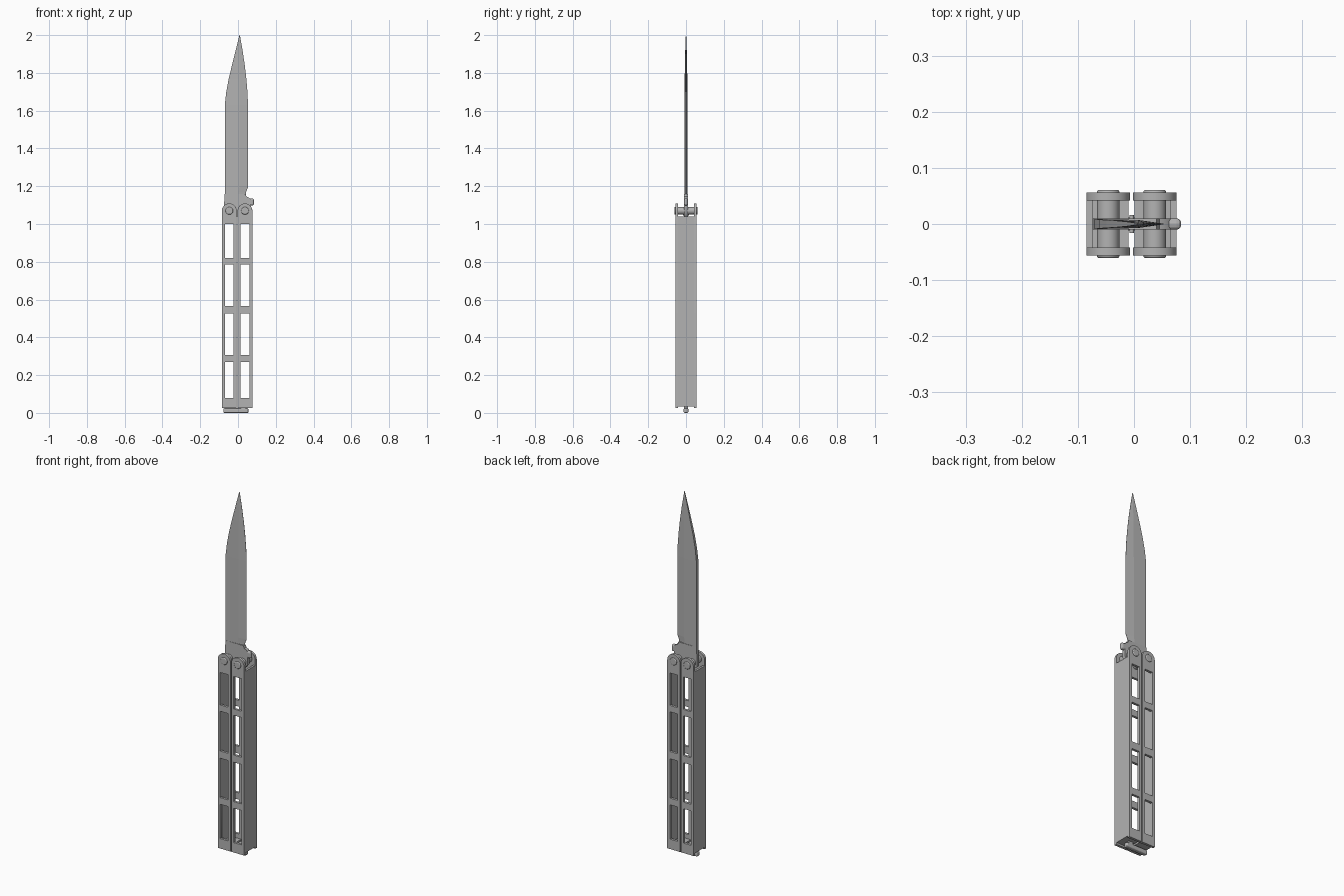
import bpy, bmesh, math
from mathutils import Matrix

old = bpy.data.objects.get("Cube")
if old:
    bpy.data.objects.remove(old, do_unlink=True)

steel = bpy.data.materials.new("grey_steel")
steel.use_nodes = True
GREY = (0.45, 0.45, 0.45, 1)
steel.diffuse_color = GREY
steel.node_tree.nodes["Principled BSDF"].inputs["Base Color"].default_value = GREY


def add(name, mesh, bevel=0.0, smooth=False):
    mesh.materials.clear()
    mesh.materials.append(steel)
    ob = bpy.data.objects.new(name, mesh)
    bpy.context.collection.objects.link(ob)
    if bevel:
        m = ob.modifiers.new("soft_edges", "BEVEL")
        m.width, m.segments, m.limit_method = bevel, 3, "ANGLE"
    if smooth:
        bpy.ops.object.select_all(action="DESELECT")
        ob.select_set(True)
        bpy.context.view_layer.objects.active = ob
        bpy.ops.object.shade_smooth_by_angle(angle=math.radians(35))
    return ob


def box(name, x, y, z, bevel=0.0):
    bm = bmesh.new()
    size = [b - a for a, b in (x, y, z)]
    mid = [(a + b) / 2 for a, b in (x, y, z)]
    bmesh.ops.create_cube(bm, size=1, matrix=Matrix.Translation(mid) @ Matrix.Diagonal((*size, 1)))
    me = bpy.data.meshes.new(name)
    bm.to_mesh(me)
    bm.free()
    return add(name, me, bevel)


def pin(name, x, y, z, r, bevel=0.0):
    """Cylinder lying along y."""
    bm = bmesh.new()
    mat = Matrix.Translation((x, sum(y) / 2, z)) @ Matrix.Rotation(math.pi / 2, 4, "X")
    bmesh.ops.create_cone(bm, cap_ends=True, segments=32, radius1=r, radius2=r,
                          depth=y[1] - y[0], matrix=mat)
    me = bpy.data.meshes.new(name)
    bm.to_mesh(me)
    bm.free()
    return add(name, me, bevel, True)


def plate(name, outlines, y, thick, bevel=0.0):
    """Flat plate in xz; the first outline is the rim, the rest are holes."""
    cu = bpy.data.curves.new(name, "CURVE")
    cu.dimensions, cu.fill_mode, cu.extrude = "2D", "BOTH", thick / 2
    for pts in outlines:
        s = cu.splines.new("POLY")
        s.points.add(len(pts) - 1)
        for p, (px, pz) in zip(s.points, pts):
            p.co = (px, pz, 0, 1)
        s.use_cyclic_u = True
    tmp = bpy.data.objects.new("tmp", cu)
    bpy.context.collection.objects.link(tmp)
    bpy.context.view_layer.update()
    me = bpy.data.meshes.new_from_object(tmp.evaluated_get(bpy.context.evaluated_depsgraph_get()))
    bpy.data.objects.remove(tmp)
    me.transform(Matrix.Translation((0, y, 0)) @ Matrix.Rotation(math.pi / 2, 4, "X"))
    bm = bmesh.new()
    bm.from_mesh(me)
    bmesh.ops.remove_doubles(bm, verts=bm.verts, dist=1e-5)
    bm.to_mesh(bm_me := me)
    bm.free()
    return add(name, bm_me, bevel, True)


# Two mirrored handles: pierced side plates, solid outer wall, floor, pivot
HALF, PIVOT = 0.039, 1.07
WINDOWS = [(0.08, 0.27), (0.307, 0.525), (0.565, 0.785), (0.82, 1.0)]
for side, cx, out in (("right", -0.046, -1), ("left", 0.037, 1)):
    ear = [(cx + HALF * math.cos(a), PIVOT + HALF * math.sin(a))
           for a in (math.pi * i / 20 for i in range(21))]
    rim = [(cx - HALF, 0.025), (cx + HALF, 0.025)] + ear
    holes = [[(cx - 0.024, a), (cx - 0.024, b), (cx + 0.023, b), (cx + 0.023, a)]
             for a, b in WINDOWS]
    for face, sy in (("front", -1), ("back", 1)):
        plate(f"{side}_handle_{face}_plate", [rim] + holes, sy * 0.049, 0.014, 0.002)
        pin(f"{side}_pivot_{face}_head", cx, sorted((sy * 0.05, sy * 0.061)), PIVOT, 0.02, 0.004)
    wall = sorted((cx + out * 0.0385, cx + out * 0.027))
    box(f"{side}_handle_wall", wall, (-0.055, 0.055), (0.035, 1.04))
    box(f"{side}_handle_floor", (cx - 0.036, cx + 0.036), (-0.045, 0.045), (0.035, 0.055))
    pin(f"{side}_pivot_spacer", cx, (-0.045, 0.045), PIVOT, 0.02)

# Latch bar across the handle ends
box("latch_bar", (-0.077, 0.055), (-0.012, 0.012), (0.0, 0.025), 0.006)
box("latch_stem", (0.015, 0.04), (-0.01, 0.01), (0.02, 0.05))

# Blade: thick spine, ridge line and thin cutting edge, lofted up to the tip
# each row: height, spine x, edge x, spine half thickness
ROWS = [(1.15, -0.07, 0.04, 0.009), (1.17, -0.07, 0.043, 0.009), (1.195, -0.07, 0.053, 0.009),
        (1.63, -0.07, 0.053, 0.009), (1.7, -0.062, 0.05, 0.008), (1.77, -0.049, 0.044, 0.007),
        (1.84, -0.032, 0.036, 0.006), (1.92, -0.012, 0.024, 0.004), (2.0, 0.008, 0.010, 0.001)]
bm = bmesh.new()
rings = []
for z, sx, ex, t in ROWS:
    rx = min(0.008, (sx + ex) / 2 + 0.016)
    section = [(sx, -t), (rx, -t * 0.8), (ex, -0.0005), (ex, 0.0005), (rx, t * 0.8), (sx, t)]
    rings.append([bm.verts.new((x, y, z)) for x, y in section])
for a, b in zip(rings, rings[1:]):
    for i in range(6):
        j = (i + 1) % 6
        bm.faces.new((a[i], a[j], b[j], b[i]))
bm.faces.new(rings[0][::-1])
bm.faces.new(rings[-1])
blade = bpy.data.meshes.new("blade")
bm.to_mesh(blade)
bm.free()
add("blade", blade)

# Tang between the pivots, with its thumb stop and small rest pin
tang = [(-0.074, 1.05), (-0.06, 1.04), (0.05, 1.04), (0.064, 1.06), (0.066, 1.1),
        (0.066, 1.13), (0.058, 1.14), (0.045, 1.145), (0.04, 1.16), (-0.07, 1.16), (-0.074, 1.1)]
plate("blade_tang", [tang], 0, 0.019)
box("tang_stop", (0.055, 0.084), (-0.01, 0.01), (1.098, 1.135), 0.008)
pin("tang_rest_pin", -0.004, (-0.016, 0.016), 1.05, 0.004)
